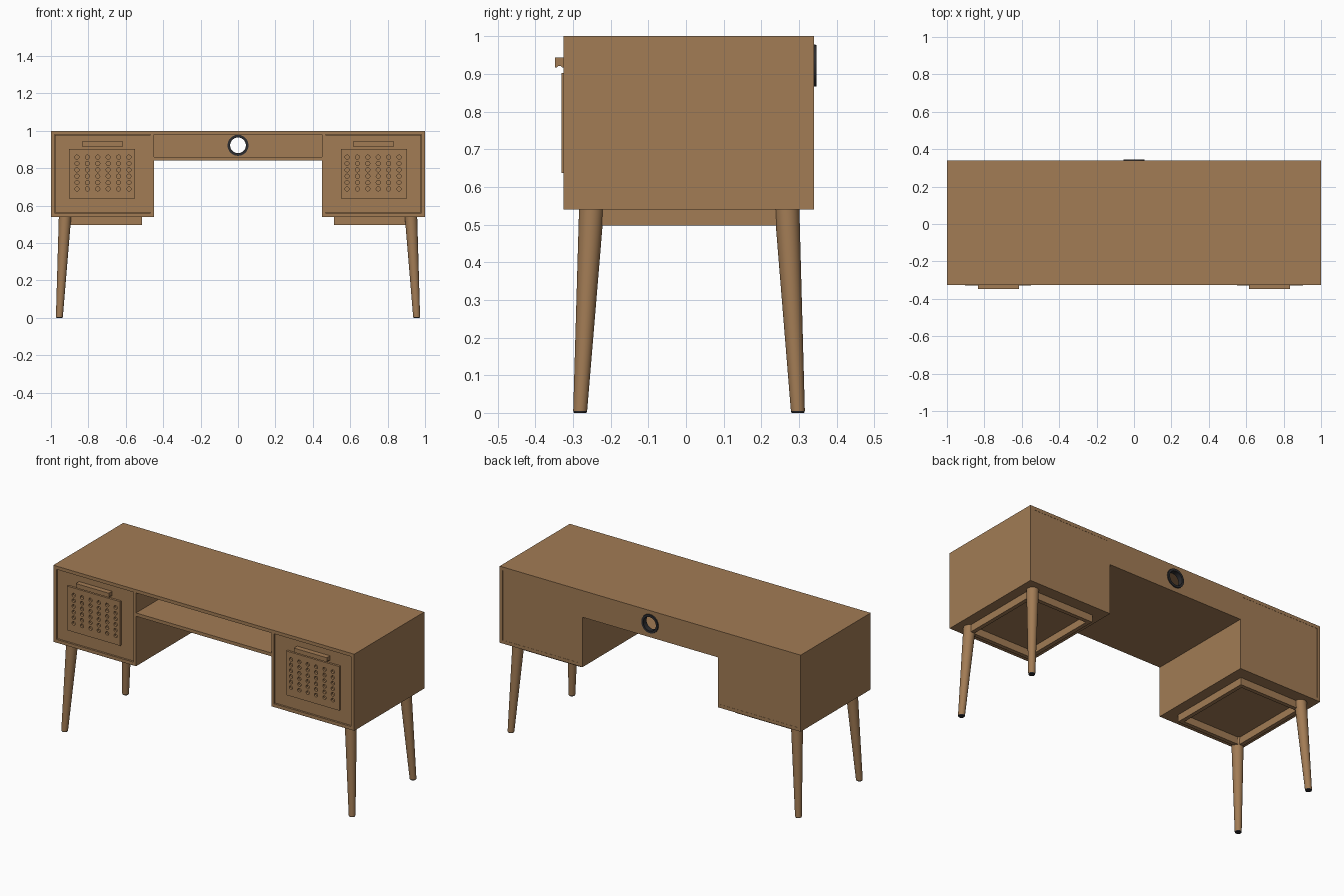
import bpy, bmesh, math
from mathutils import Matrix, Vector

if "Cube" in bpy.data.objects:
    bpy.data.objects.remove(bpy.data.objects["Cube"])


def material(name, color):
    m = bpy.data.materials.new(name)
    m.diffuse_color = (*color, 1)
    m.use_nodes = True
    m.node_tree.nodes["Principled BSDF"].inputs["Base Color"].default_value = m.diffuse_color
    return m


WOOD = material("walnut wood", (0.36, 0.20, 0.09))
BLACK = material("black plastic", (0.025, 0.025, 0.028))


def finish(name, bm, mat, smooth=False):
    bmesh.ops.recalc_face_normals(bm, faces=bm.faces[:])
    me = bpy.data.meshes.new(name)
    bm.to_mesh(me)
    bm.free()
    me.materials.append(mat)
    ob = bpy.data.objects.new(name, me)
    bpy.context.collection.objects.link(ob)
    if smooth:
        bpy.context.view_layer.objects.active = ob
        ob.select_set(True)
        bpy.ops.object.shade_smooth_by_angle(angle=math.radians(35))
        ob.select_set(False)
    return ob


def add_box(bm, x, y, z):
    size = (abs(x[1] - x[0]), abs(y[1] - y[0]), abs(z[1] - z[0]))
    mid = Vector((sum(x) / 2, sum(y) / 2, sum(z) / 2))
    bmesh.ops.create_cube(bm, size=1, matrix=Matrix.Translation(mid) @ Matrix.Diagonal((*size, 1)))


def box(name, x, y, z, mat=WOOD):
    bm = bmesh.new()
    add_box(bm, x, y, z)
    return finish(name, bm, mat)


def loft(name, rings, mat, closed=False, n=32):
    """Skin circular rings; each ring is (centre, radius, 'z' or 'y' axis)."""
    bm = bmesh.new()
    loops = []
    for c, r, axis in rings:
        pts = [(r * math.cos(2 * math.pi * i / n), r * math.sin(2 * math.pi * i / n)) for i in range(n)]
        loops.append([bm.verts.new(Vector(c) + (Vector((a, b, 0)) if axis == 'z' else Vector((a, 0, b))))
                      for a, b in pts])
    pairs = list(zip(loops, loops[1:])) + ([(loops[-1], loops[0])] if closed else [])
    for a, b in pairs:
        for i in range(n):
            j = (i + 1) % n
            bm.faces.new((a[i], a[j], b[j], b[i]))
    if not closed:
        bm.faces.new(loops[0])
        bm.faces.new(loops[-1])
    return finish(name, bm, mat, True)


def drill(ob, centres, radius, y, depth, n=20):
    """Cut round holes running along y."""
    bm = bmesh.new()
    for x, z in centres:
        bmesh.ops.create_cone(bm, cap_ends=True, segments=n, radius1=radius, radius2=radius, depth=depth,
                              matrix=Matrix.Translation((x, y, z)) @ Matrix.Rotation(math.pi / 2, 4, 'X'))
    cutter = finish("hole_cutter", bm, ob.data.materials[0])
    cutter.hide_render = True
    mod = ob.modifiers.new("holes", 'BOOLEAN')
    mod.object = cutter
    mod.solver = 'EXACT'
    bpy.context.view_layer.update()
    ob.data = bpy.data.meshes.new_from_object(ob.evaluated_get(bpy.context.evaluated_depsgraph_get()))
    ob.modifiers.clear()
    bpy.data.objects.remove(cutter)


Y0, Y1 = -0.325, 0.34        # carcass front and back
FACE = Y0 + 0.008            # drawer fronts sit slightly inside the carcass

# Desktop, open shelf and central back panel
box("desktop", (-1, 1), (Y0, Y1), (0.98, 1.0))
box("middle_shelf", (-0.45, 0.45), (Y0, Y1 - 0.02), (0.84, 0.86))
back = box("middle_back_panel", (-0.45, 0.45), (Y1 - 0.02, Y1), (0.84, 0.98))
drill(back, [(0, 0.922)], 0.05, Y1 - 0.01, 0.1, 48)

# Cable grommet: flanged ring through the back panel
loft("cable_grommet", [((0, y, 0.922), r, 'y') for y, r in (
    (0.315, 0.042), (0.315, 0.056), (0.32, 0.056), (0.32, 0.05), (0.34, 0.05),
    (0.34, 0.056), (0.346, 0.055), (0.346, 0.042))], BLACK, True, 48)

for s, side in ((-1, "left"), (1, "right")):
    def span(a, b):
        return (s * a, s * b)

    # Pedestal carcass
    box(side + "_pedestal_bottom", span(0.45, 1), (Y0, Y1), (0.54, 0.56))
    box(side + "_outer_side", span(0.98, 1), (Y0, Y1), (0.56, 0.98))
    box(side + "_inner_side", span(0.45, 0.467), (Y0, Y1), (0.56, 0.98))
    box(side + "_pedestal_back", span(0.467, 0.98), (Y1 - 0.02, Y1 - 0.001), (0.56, 0.98))

    # Drawer front with a perforated plate
    box(side + "_drawer_front", span(0.469, 0.979), (FACE, FACE + 0.02), (0.562, 0.978))
    plate = box(side + "_perforated_plate", span(0.552, 0.904), (Y0 - 0.005, FACE), (0.637, 0.902))
    holes = [(s * (0.583 + 0.0556 * i), 0.689 + 0.034 * j) for i in range(6) for j in range(6)]
    drill(plate, holes, 0.011, Y0, 0.06)

    # Handle: hooked profile extruded along x
    bm = bmesh.new()
    profile = [(FACE, 0.943), (-0.348, 0.943), (-0.348, 0.917), (-0.343, 0.917),
               (-0.339, 0.921), (-0.333, 0.921), (-0.328, 0.917), (FACE, 0.917)]
    f = bm.faces.new([bm.verts.new((s * 0.615, y, z)) for y, z in profile])
    ext = bmesh.ops.extrude_face_region(bm, geom=[f])
    bmesh.ops.translate(bm, vec=(s * 0.219, 0, 0),
                        verts=[v for v in ext["geom"] if isinstance(v, bmesh.types.BMVert)])
    finish(side + "_drawer_handle", bm, WOOD)

    # Base frame under the pedestal
    bm = bmesh.new()
    z = (0.497, 0.54)
    add_box(bm, span(0.513, 0.537), (-0.25, 0.268), z)
    add_box(bm, span(0.915, 0.939), (-0.25, 0.268), z)
    add_box(bm, span(0.537, 0.915), (-0.25, -0.226), z)
    add_box(bm, span(0.537, 0.915), (0.244, 0.268), z)
    finish(side + "_base_frame", bm, WOOD)

    # Splayed tapered legs with small black glides
    for end, yt, yb in (("front", -0.251, -0.281), ("back", 0.268, 0.297)):
        foot, top = Vector((s * 0.955, yb, 0.005)), Vector((s * 0.925, yt, 0.54))
        loft(f"{side}_{end}_leg", [(foot, 0.0185, 'z'), (top, 0.033, 'z')], WOOD)
        loft(f"{side}_{end}_glide", [((foot.x, yb, 0), 0.0165, 'z'), (foot, 0.0185, 'z')], BLACK)
